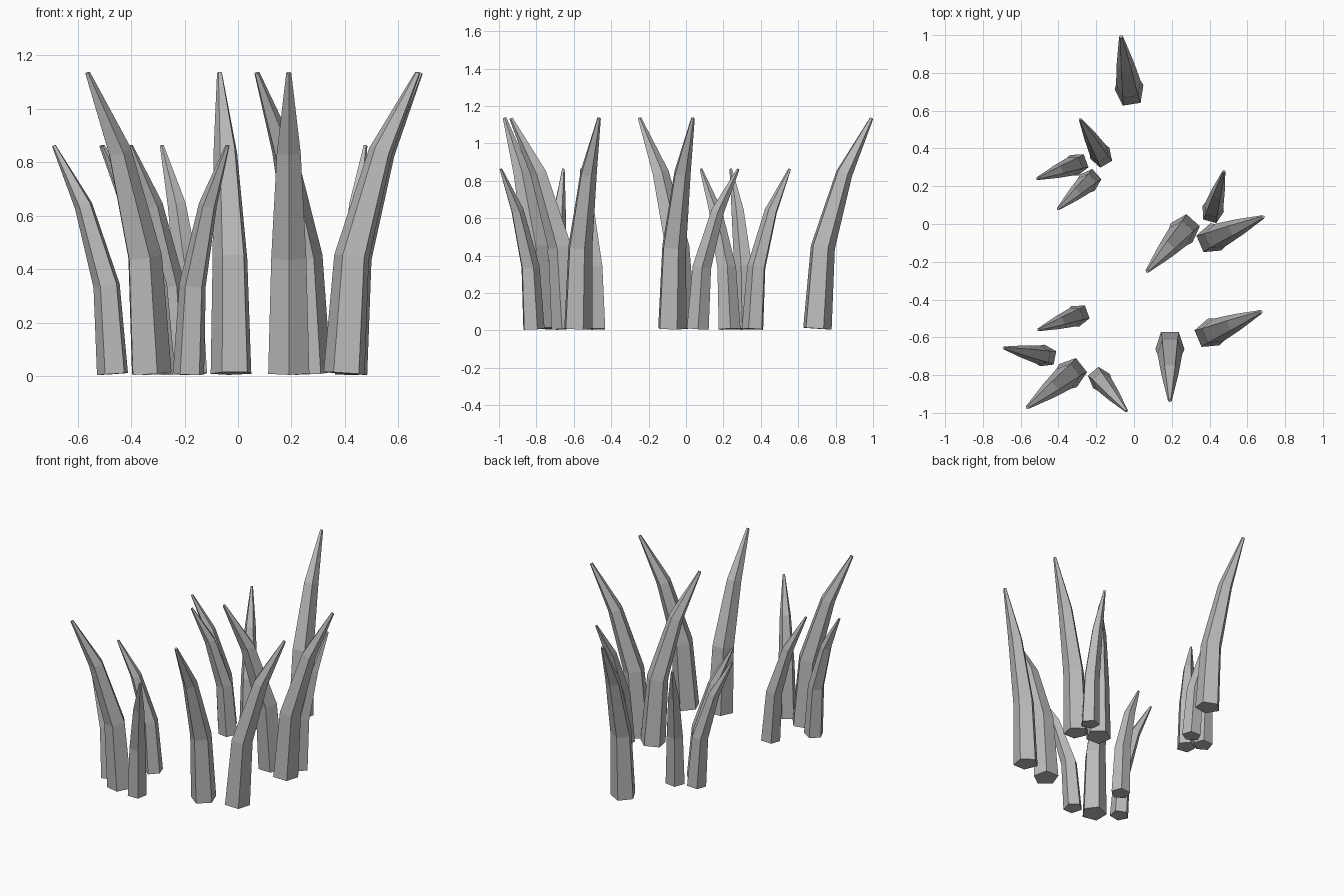
import bpy
import bmesh
from math import radians, cos, sin, tau
from mathutils import Vector, Matrix

cube = bpy.data.objects.get("Cube")
if cube:
    bpy.data.objects.remove(cube, do_unlink=True)

# Single stone-grey material
GREY = (0.5, 0.5, 0.5, 1)
grey = bpy.data.materials.new("grey")
grey.use_nodes = True
grey.diffuse_color = GREY
grey.node_tree.nodes["Principled BSDF"].inputs["Base Color"].default_value = GREY

SIDES = 5
REACH = 0.305   # horizontal distance from base centre to tip
SMALL = 0.76
# Curved spine leaning along +x: offset, height, radius, tilt
SPINE = [(0, 0.01, 0.081, 4), (0.03, 0.445, 0.069, 9),
         (0.147, 0.84, 0.047, 21), (0.297, 1.135, 0.01, 27)]


def blade_mesh():
    """Tapered pentagonal spike with a ridge on its leaning side."""
    bm = bmesh.new()
    rings = []
    for offset, height, radius, tilt in SPINE:
        turn = Matrix.Rotation(radians(tilt), 3, 'Y')
        centre = Vector((offset, 0, height))
        angles = [tau * i / SIDES for i in range(SIDES)]
        rings.append([bm.verts.new(centre + turn @ Vector((radius * cos(a), radius * sin(a), 0)))
                      for a in angles])
    for low, high in zip(rings, rings[1:]):
        for i in range(SIDES):
            j = (i + 1) % SIDES
            bm.faces.new((low[i], low[j], high[j], high[i]))
    bm.faces.new(rings[0][::-1])
    bm.faces.new(rings[-1])
    bmesh.ops.recalc_face_normals(bm, faces=bm.faces)
    mesh = bpy.data.meshes.new("grass_blade")
    bm.to_mesh(mesh)
    bm.free()
    mesh.materials.append(grey)
    return mesh


def plant(name, mesh, blades, size):
    """Place blades by tip position and leaning direction."""
    for n, (x, y, heading) in enumerate(blades, 1):
        a = radians(heading)
        obj = bpy.data.objects.new(f"{name}_{n}", mesh)
        obj.location = (x - REACH * size * cos(a), y - REACH * size * sin(a), 0)
        obj.rotation_euler.z = a
        obj.scale = (size, size, size)
        bpy.context.collection.objects.link(obj)


mesh = blade_mesh()

# Tall blades
plant("tall_blade", mesh, [
    (-0.07, 1.0, 99), (0.065, -0.255, 228), (0.69, 0.04, 23),
    (-0.57, -0.975, 218), (0.19, -0.943, 270), (0.68, -0.462, 23)], 1)

# Short blades
plant("short_blade", mesh, [
    (-0.288, 0.56, 120), (-0.518, 0.238, 200), (-0.406, 0.076, 222), (0.478, 0.285, 74),
    (-0.512, -0.562, 200), (-0.695, -0.655, 169), (-0.035, -0.995, -50)], SMALL)
